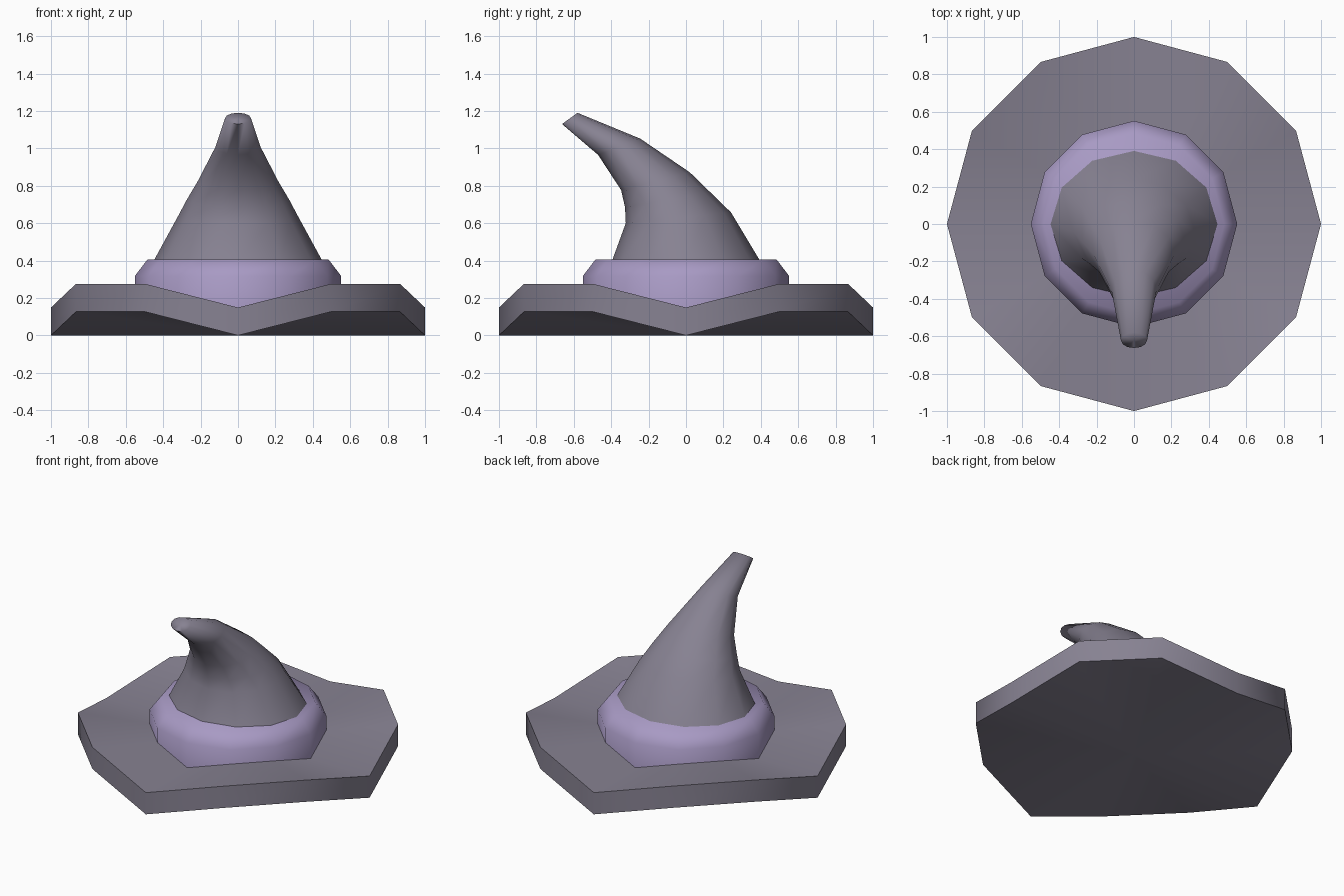
import bpy, bmesh
from math import cos, sin, pi, radians
from mathutils import Vector

SIDES = 12
ANGLES = [2 * pi * i / SIDES for i in range(SIDES)]

cube = bpy.data.objects.get("Cube")
if cube:
    bpy.data.objects.remove(cube, do_unlink=True)


def material(name, rgb):
    mat = bpy.data.materials.new(name)
    mat.use_nodes = True
    mat.diffuse_color = (*rgb, 1)
    mat.node_tree.nodes["Principled BSDF"].inputs["Base Color"].default_value = (*rgb, 1)
    return mat


def loft(name, rings, bottom, top, mat, angle):
    """Bridge rings of points, and close both ends with a fan to a centre point."""
    bm = bmesh.new()
    loops = [[bm.verts.new(p) for p in ring] for ring in rings]
    low, high = bm.verts.new(bottom), bm.verts.new(top)
    for i in range(SIDES):
        j = (i + 1) % SIDES
        for a, b in zip(loops, loops[1:]):
            bm.faces.new((a[i], a[j], b[j], b[i]))
        bm.faces.new((low, loops[0][j], loops[0][i]))
        bm.faces.new((high, loops[-1][i], loops[-1][j]))
    bmesh.ops.recalc_face_normals(bm, faces=bm.faces)
    mesh = bpy.data.meshes.new(name)
    bm.to_mesh(mesh)
    bm.free()
    mesh.materials.append(mat)
    obj = bpy.data.objects.new(name, mesh)
    bpy.context.collection.objects.link(obj)
    bpy.ops.object.select_all(action='DESELECT')
    obj.select_set(True)
    bpy.context.view_layer.objects.active = obj
    bpy.ops.object.shade_smooth_by_angle(angle=radians(angle))
    return obj


felt = material("grey felt", (0.242, 0.223, 0.287))
ribbon = material("lilac ribbon", (0.392, 0.323, 0.552))

# Brim: a wavy disc that dips at the front, back and sides
def brim_ring(base):
    return [(cos(a), sin(a), base + (0 if i % 3 == 0 else 0.127))
            for i, a in enumerate(ANGLES)]

loft("brim", [brim_ring(0), brim_ring(0.149)], (0, 0, 0), (0, 0, 0.149), felt, 50)

# Band: a bevelled ring sunk into the brim
band_profile = [(0.552, 0.1), (0.552, 0.317), (0.483, 0.407)]
band_rings = [[(r * cos(a), r * sin(a), z) for a in ANGLES] for r, z in band_profile]
loft("band", band_rings, (0, 0, 0.1), (0, 0, 0.407), ribbon, 60)

# Crown: a bent cone, each section as half width, front (y, z) and back (y, z)
sections = [
    (0.45, (-0.395, 0.4), (0.395, 0.4)),
    (0.325, (-0.322, 0.6), (0.24, 0.658)),
    (0.274, (-0.326, 0.685), (0.13, 0.765)),
    (0.215, (-0.347, 0.777), (0.02, 0.872)),
    (0.12, (-0.47, 0.965), (-0.245, 1.052)),
    (0.07, (-0.663, 1.13), (-0.58, 1.19)),
]
crown_rings, centres = [], []
for width, front, back in sections:
    f, b = Vector((0, *front)), Vector((0, *back))
    mid, half = (f + b) / 2, (b - f) / 2
    centres.append(mid)
    crown_rings.append([mid + Vector((width * cos(a), 0, 0)) + half * sin(a) for a in ANGLES])
loft("crown", crown_rings, centres[0], centres[-1], felt, 100)
